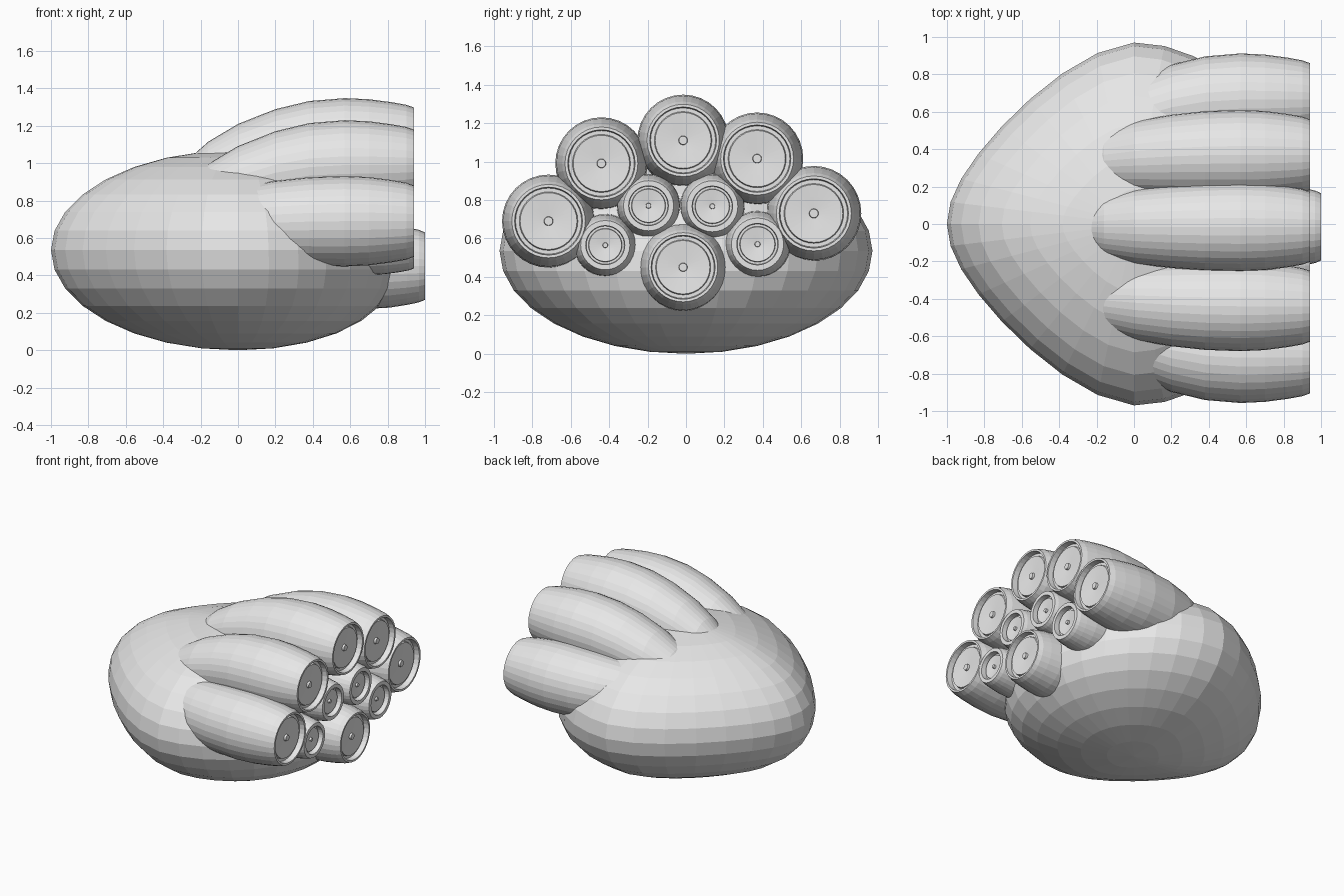
import bpy, bmesh, math

if "Cube" in bpy.data.objects:
    bpy.data.objects.remove(bpy.data.objects["Cube"])

grey = bpy.data.materials.new("plain grey")
grey.diffuse_color = (0.8, 0.8, 0.8, 1)
grey.use_nodes = True
grey.node_tree.nodes["Principled BSDF"].inputs["Base Color"].default_value = grey.diffuse_color


def finish(bm, name):
    bmesh.ops.recalc_face_normals(bm, faces=bm.faces)
    me = bpy.data.meshes.new(name)
    bm.to_mesh(me)
    bm.free()
    me.materials.append(grey)
    ob = bpy.data.objects.new(name, me)
    bpy.context.collection.objects.link(ob)
    return ob


# Body: faceted sphere, tapered to a point at the -x end
bm = bmesh.new()
bmesh.ops.create_uvsphere(bm, u_segments=32, v_segments=16, radius=1)
for v in bm.verts:
    x, y, z = v.co
    if x < 0:
        ring = max(math.sqrt(max(1 - z * z, 0)), 1e-6)
        t = min(-x / ring, 1)
        y *= 1 - 0.39 * t ** 1.4
    else:
        x *= 0.84 - 0.13 * z if z < 0 else 0.84 - 0.06 * z
    v.co = (x, y * 0.97, 0.535 + z * 0.535)
finish(bm, "body")

# Barrel side profile: distance behind the open end, share of full radius
BARREL = [(1.34, 0.0), (1.31, 0.22), (1.24, 0.45), (1.1, 0.69), (0.94, 0.83),
          (0.74, 0.925), (0.56, 0.98), (0.37, 1.0), (0.24, 0.975),
          (0.12, 0.91), (0.04, 0.85), (0.0, 0.79)]
# Recessed end: rim, step, shallow dish and centre pin
END = [(0.0, 0.73), (0.04, 0.71), (0.04, 0.63), (0.025, 0.61), (0.03, 0.35),
       (0.035, 0.1), (0.02, 0.09), (0.02, 0.0)]
SMALL_END = [(d, f * 0.86) for d, f in END]
SIDES = 32


def barrel(name, y, z, r, end=0.94, length=1.0, bend=(0, 0), cap=END):
    bm = bmesh.new()
    path = [(d * length, f) for d, f in BARREL] + cap
    rings = []
    for d, f in path:
        x = end - d
        k = 0.3 * max(0, 0.57 - x) ** 2
        cy, cz = y + bend[0] * k, z + bend[1] * k
        n = SIDES if f > 0 else 1
        rings.append([bm.verts.new((x,
                                    cy + r * f * math.cos(2 * math.pi * i / SIDES),
                                    cz + r * f * math.sin(2 * math.pi * i / SIDES)))
                      for i in range(n)])
    for a, b in zip(rings, rings[1:]):
        for i in range(SIDES):
            j = (i + 1) % SIDES
            if len(a) == 1:
                bm.faces.new((a[0], b[j], b[i]))
            elif len(b) == 1:
                bm.faces.new((a[i], a[j], b[0]))
            else:
                bm.faces.new((a[i], a[j], b[j], b[i]))
    return finish(bm, name)


# Large outer barrels in an arch, curving into the body
for i, (y, z, r, bend) in enumerate([
        (-0.715, 0.69, 0.242, (1, -0.2)), (-0.44, 0.99, 0.24, (0.2, -1)),
        (-0.015, 1.11, 0.238, (0, -1)), (0.37, 1.015, 0.24, (-0.2, -1)),
        (0.665, 0.73, 0.247, (-1, -0.2))]):
    barrel(f"large_barrel_{i + 1}", y, z, r, bend=bend)

# Small inner barrels
for i, (y, z, r) in enumerate([(-0.42, 0.565, 0.162), (-0.195, 0.77, 0.165),
                               (0.137, 0.767, 0.168), (0.372, 0.57, 0.172)]):
    barrel(f"small_barrel_{i + 1}", y, z, r, length=0.65, cap=SMALL_END)

# Lower centre barrel, reaching a little further out
barrel("lower_barrel", -0.015, 0.45, 0.228, end=1.0, length=0.8)
